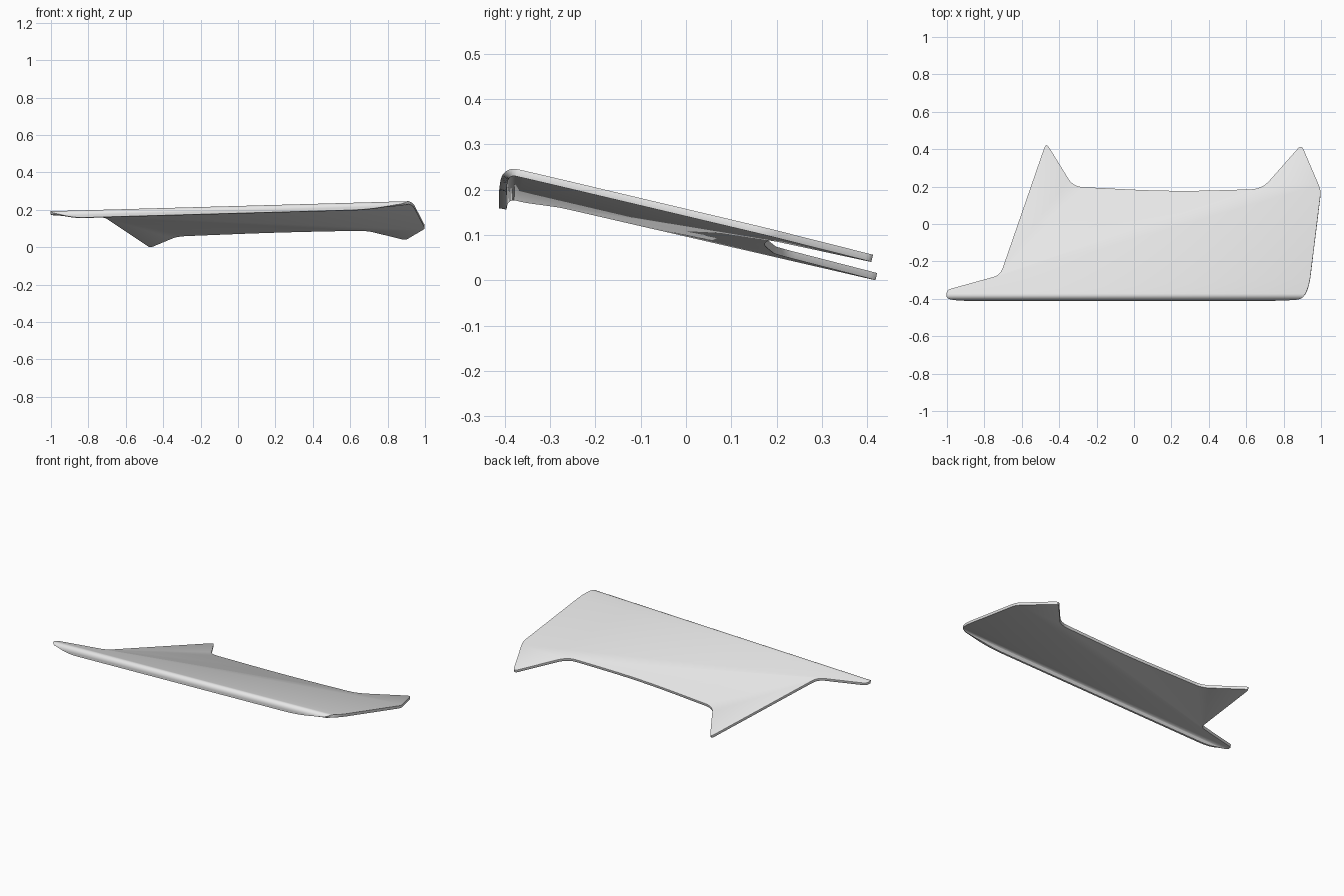
import bpy, bmesh, math
from mathutils import Vector

cube = bpy.data.objects.get("Cube")
if cube:
    bpy.data.objects.remove(cube, do_unlink=True)

SLOPE_X, SLOPE_Y, HEIGHT = 0.028, -0.24, 0.13
FOLD, RADIUS, THICKNESS = -0.373, 0.03, 0.016
START = math.atan(-SLOPE_Y)
TURN = START + math.radians(80)

# Flat outline before folding: x, y and the trim length at each corner
CORNERS = [
    (-0.47, 0.435, 0.03), (-0.325, 0.20, 0.05), (0.2, 0.173, 0.4),
    (0.685, 0.187, 0.06), (0.895, 0.425, 0.03), (1.0, 0.18, 0.03),
    (0.937, -0.33, 0.06), (0.90, -0.405, 0.035), (0.70, -0.436, 0.1),
    (-0.88, -0.436, 0.06), (-1.005, -0.40, 0.03), (-1.0, -0.352, 0.02),
    (-0.715, -0.273, 0.04),
]


def rounded(corners, steps=6):
    """Replace each corner with a short curve."""
    points = []
    for i, (x, y, trim) in enumerate(corners):
        p = Vector((x, y, 0))
        ends = []
        for n in (corners[i - 1], corners[(i + 1) % len(corners)]):
            side = Vector((n[0], n[1], 0)) - p
            ends.append(p + side.normalized() * min(trim, side.length * 0.45))
        a, b = ends
        for k in range(steps + 1):
            t = k / steps
            points.append(a * (1 - t) ** 2 + p * 2 * t * (1 - t) + b * t * t)
    return points


def fold(co):
    """Tilt the sheet and roll its front edge downwards."""
    y, drop = co.y, 0.0
    if y < FOLD:
        length = FOLD - y
        angle = min(length / RADIUS, TURN)
        rest = length - angle * RADIUS
        heading = START - angle
        y = FOLD - RADIUS * (math.sin(START) - math.sin(heading)) - rest * math.cos(heading)
        drop = RADIUS * (math.cos(heading) - math.cos(START)) + rest * math.sin(heading)
    z = HEIGHT + SLOPE_X * co.x + SLOPE_Y * max(co.y, FOLD) + drop
    return Vector((co.x, y, z))


# Sheet with cuts across the rolled edge
bm = bmesh.new()
bm.faces.new([bm.verts.new(p) for p in rounded(CORNERS)])
for i in range(13):
    cut = FOLD - RADIUS * TURN * i / 12
    bmesh.ops.bisect_plane(bm, geom=bm.verts[:] + bm.edges[:] + bm.faces[:],
                           plane_co=(0, cut, 0), plane_no=(0, 1, 0))
for v in bm.verts:
    v.co = fold(v.co)
bm.normal_update()
for f in bm.faces:
    if f.normal.z < 0:
        f.normal_flip()
# Faces on the lowest part of the lip point outwards, like their neighbours
bmesh.ops.recalc_face_normals(bm, faces=bm.faces[:])
bm.normal_update()
if max(bm.faces, key=lambda f: f.calc_area()).normal.z < 0:
    bmesh.ops.reverse_faces(bm, faces=bm.faces[:])

mesh = bpy.data.meshes.new("wing_panel")
bm.to_mesh(mesh)
bm.free()
panel = bpy.data.objects.new("wing_panel", mesh)
bpy.context.collection.objects.link(panel)

# Plain grey finish
grey = bpy.data.materials.new("light_grey")
grey.use_nodes = True
colour = (0.8, 0.8, 0.8, 1)
grey.diffuse_color = colour
grey.node_tree.nodes["Principled BSDF"].inputs["Base Color"].default_value = colour
mesh.materials.append(grey)

# Thickness and softened rims
bpy.ops.object.select_all(action='DESELECT')
panel.select_set(True)
bpy.context.view_layer.objects.active = panel
solid = panel.modifiers.new("thickness", 'SOLIDIFY')
solid.thickness = THICKNESS
solid.offset = -1
soft = panel.modifiers.new("soft_rim", 'BEVEL')
soft.width = 0.003
soft.segments = 2
soft.limit_method = 'ANGLE'
soft.angle_limit = math.radians(50)
for name in ("thickness", "soft_rim"):
    bpy.ops.object.modifier_apply(modifier=name)
bpy.ops.object.shade_smooth_by_angle(angle=math.radians(25))
